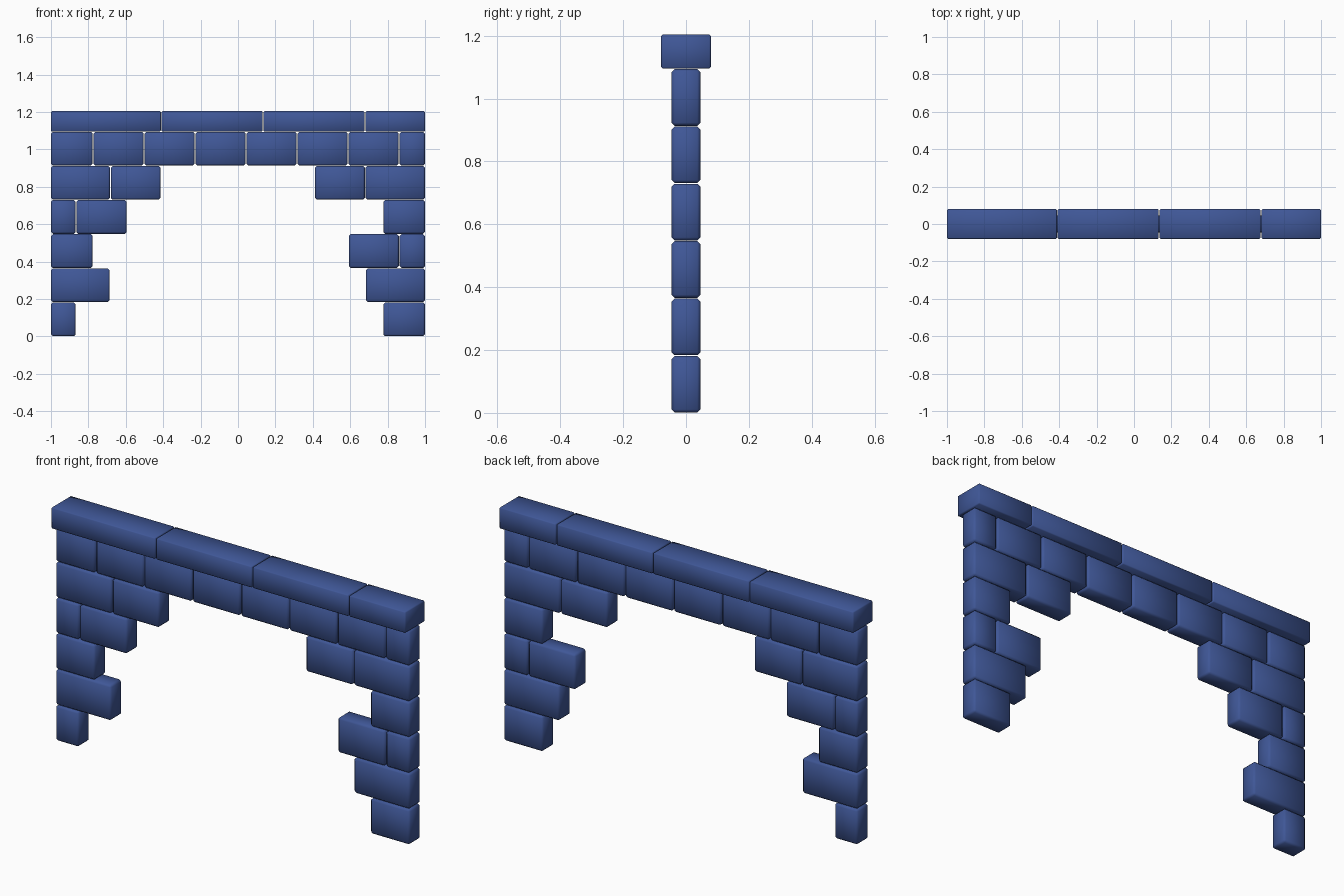
import bpy
import bmesh

if "Cube" in bpy.data.objects:
    bpy.data.objects.remove(bpy.data.objects["Cube"])

ROW_H = 0.1825      # height of one course
GAP = 0.004         # open joint between neighbouring blocks

blue = bpy.data.materials.new("blue_stone")
blue.diffuse_color = (0.05, 0.095, 0.31, 1)
blue.use_nodes = True
blue.node_tree.nodes["Principled BSDF"].inputs["Base Color"].default_value = blue.diffuse_color


def block(name, x0, x1, z0, z1, depth, bevel):
    """Chamfered, smooth shaded box; joints at the ends are left open."""
    x0 += GAP / 2 if x0 > -1 else 0
    x1 -= GAP / 2 if x1 < 1 else 0
    bm = bmesh.new()
    bmesh.ops.create_cube(bm, size=1)
    for v in bm.verts:
        v.co.x = (x0 + x1) / 2 + v.co.x * (x1 - x0)
        v.co.y *= depth
        v.co.z = (z0 + z1) / 2 + v.co.z * (z1 - z0)
    bmesh.ops.bevel(bm, geom=bm.edges[:], offset=bevel, segments=1,
                    profile=0.5, affect='EDGES')
    for f in bm.faces:
        f.smooth = True
    mesh = bpy.data.meshes.new(name)
    bm.to_mesh(mesh)
    bm.free()
    mesh.materials.append(blue)
    bpy.context.collection.objects.link(bpy.data.objects.new(name, mesh))


# Courses from the ground up: each run lists its consecutive joint positions
courses = [
    [[-1, -0.866], [0.775, 1]],
    [[-1, -0.684], [0.682, 1]],
    [[-1, -0.775], [0.591, 0.862, 1]],
    [[-1, -0.866, -0.593], [0.775, 1]],
    [[-1, -0.682, -0.412], [0.41, 0.68, 1]],
    [[-1] + [-0.775 + 0.2727 * i for i in range(7)] + [1]],
]
for row, runs in enumerate(courses):
    z = row * ROW_H
    for run in runs:
        for a, b in zip(run, run[1:]):
            block("wall_block", a, b, z + 0.001, z + ROW_H - 0.001, 0.092, 0.01)

# Wider coping stones along the top
coping = [-1, -0.411, 0.134, 0.679, 1]
for a, b in zip(coping, coping[1:]):
    block("coping_stone", a, b, 6 * ROW_H, 1.204, 0.158, 0.005)
